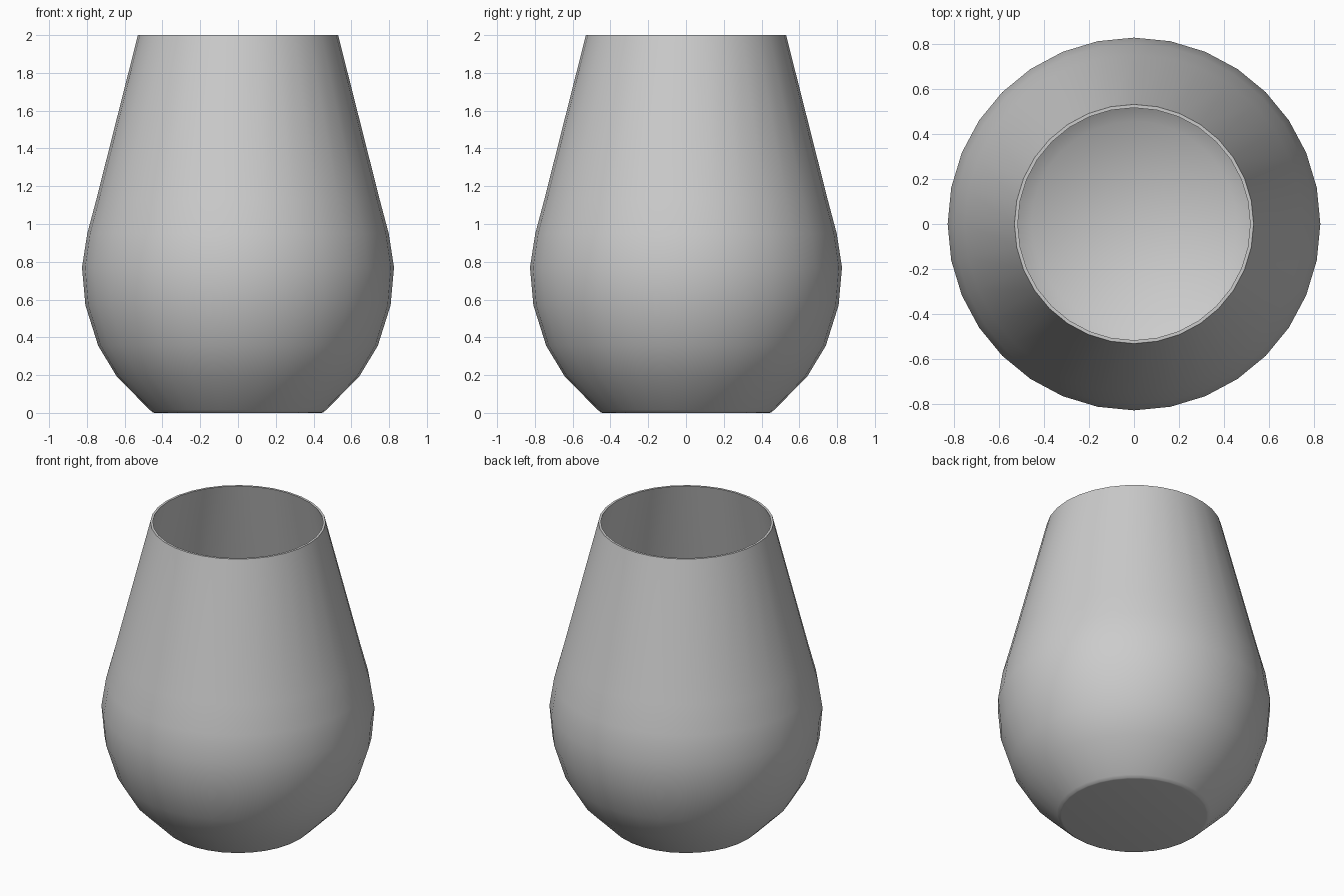
import bpy, bmesh, math

if "Cube" in bpy.data.objects:
    bpy.data.objects.remove(bpy.data.objects["Cube"])

SIDES = 32

# Profile as (radius, height): outside from the foot up, then inside back down
outer = [(0.44, 0.0), (0.45, 0.002), (0.466, 0.015), (0.64, 0.19), (0.74, 0.355),
         (0.808, 0.57), (0.826, 0.77), (0.798, 0.95), (0.75, 1.13), (0.53, 2.0)]
inner = [(0.515, 2.0), (0.734, 1.13), (0.782, 0.95), (0.81, 0.77), (0.792, 0.573),
         (0.726, 0.363), (0.629, 0.201), (0.455, 0.025)]

bm = bmesh.new()


def ring(r, z):
    return [bm.verts.new((r * math.cos(2 * math.pi * i / SIDES),
                          r * math.sin(2 * math.pi * i / SIDES), z)) for i in range(SIDES)]


# Walls
rings = [ring(r, z) for r, z in outer + inner]
for a, b in zip(rings, rings[1:]):
    for i in range(SIDES):
        j = (i + 1) % SIDES
        bm.faces.new((a[i], a[j], b[j], b[i]))

# Flat underside and inside floor
bm.faces.new(rings[0][::-1])
centre = bm.verts.new((0, 0, 0.018))
last = rings[-1]
for i in range(SIDES):
    bm.faces.new((last[i], last[(i + 1) % SIDES], centre))
bmesh.ops.recalc_face_normals(bm, faces=bm.faces)

mesh = bpy.data.meshes.new("tumbler")
bm.to_mesh(mesh)
bm.free()
tumbler = bpy.data.objects.new("tumbler", mesh)
bpy.context.collection.objects.link(tumbler)
bpy.context.view_layer.objects.active = tumbler
tumbler.select_set(True)
bpy.ops.object.shade_smooth_by_angle(angle=math.radians(55))
